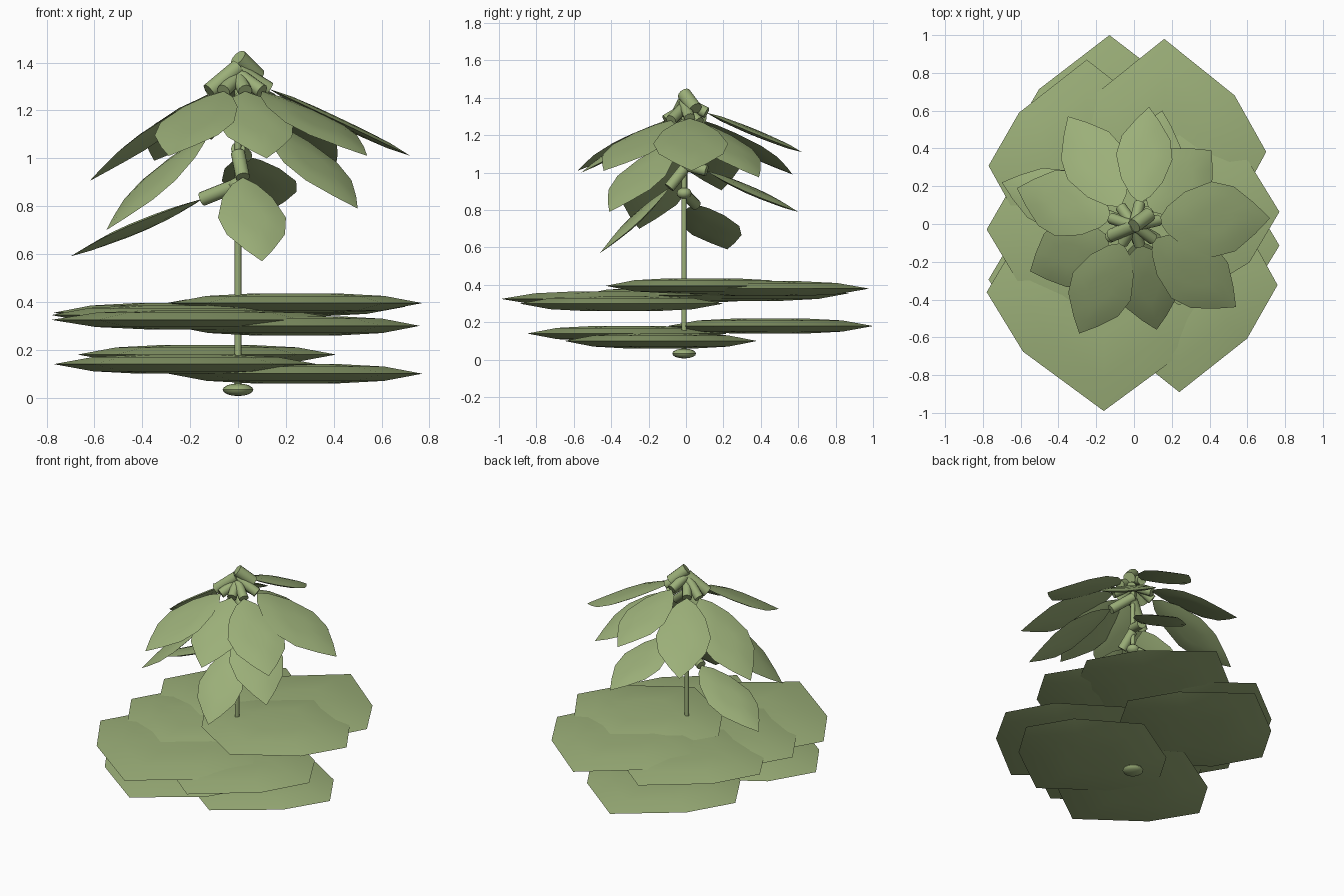
import bpy, bmesh, math
from mathutils import Vector, Matrix

if "Cube" in bpy.data.objects:
    bpy.data.objects.remove(bpy.data.objects["Cube"])

green = bpy.data.materials.new("leaf green")
green.diffuse_color = (0.33, 0.43, 0.19, 1)
green.use_nodes = True
green.node_tree.nodes["Principled BSDF"].inputs["Base Color"].default_value = green.diffuse_color

# half outlines: (fraction of length from the tip, fraction of half width)
BROAD = [(0.26, 0.69), (0.52, 1.0), (0.78, 0.70)]
PETAL = [(0.14, 0.42), (0.32, 0.86), (0.52, 1.0), (0.76, 0.74), (0.92, 0.36)]


def finish(bm, name, angle=40):
    bmesh.ops.recalc_face_normals(bm, faces=bm.faces)
    me = bpy.data.meshes.new(name)
    bm.to_mesh(me)
    bm.free()
    me.materials.append(green)
    ob = bpy.data.objects.new(name, me)
    bpy.context.collection.objects.link(ob)
    bpy.ops.object.select_all(action='DESELECT')
    ob.select_set(True)
    bpy.context.view_layer.objects.active = ob
    bpy.ops.object.shade_smooth_by_angle(angle=math.radians(angle))
    return ob


def leaf(name, tip, base, half_width, thick, outline):
    """Lens-shaped leaf between two points, width kept level."""
    tip, base = Vector(tip), Vector(base)
    axis = base - tip
    side = axis.cross(Vector((0, 0, 1))).normalized()
    up = side.cross(axis).normalized()
    mid = (tip + base) / 2
    pts = [(0, 0)] + outline + [(1, 0)] + [(t, -w) for t, w in reversed(outline)]
    flat = [tip + axis * t + side * (w * half_width) - mid for t, w in pts]
    bm = bmesh.new()
    n = len(flat)

    def ring(scale, h):
        return [bm.verts.new(mid + p * scale + up * h) for p in flat]

    rim = ring(1, 0)
    for s in (1, -1):
        prev = rim
        for scale, h in ((0.7, 0.75), (0.35, 1.0)):
            cur = ring(scale, s * h * thick)
            for i in range(n):
                j = (i + 1) % n
                bm.faces.new((prev[i], prev[j], cur[j], cur[i]))
            prev = cur
        bm.faces.new(prev)
    return finish(bm, name)


def tube(name, a, b, radius, sides=12):
    a, b = Vector(a), Vector(b)
    d = b - a
    m = Matrix.Translation((a + b) / 2) @ d.to_track_quat('Z', 'Y').to_matrix().to_4x4()
    bm = bmesh.new()
    bmesh.ops.create_cone(bm, cap_ends=True, segments=sides, radius1=radius,
                          radius2=radius, depth=d.length, matrix=m)
    return finish(bm, name)


# broad floor leaves: centre x, tip y, base y, height, half width
ground = [
    (0.24, -0.65, 0.38, 0.10, 0.53),
    (-0.22, -0.85, 0.22, 0.14, 0.55),
    (-0.13, 1.00, -0.10, 0.18, 0.54),
    (0.24, -0.89, 0.20, 0.30, 0.52),
    (-0.16, -0.99, 0.22, 0.325, 0.62),
    (-0.25, 0.87, -0.21, 0.355, 0.52),
    (-0.25, -0.58, 0.48, 0.345, 0.53),
    (0.16, 0.98, -0.17, 0.38, 0.54),
    (0.24, 0.60, -0.43, 0.395, 0.53),
]
for i, (x, ty, by, z, w) in enumerate(ground):
    leaf(f"broad_leaf_{i + 1}", (x, ty, z), (x, by, z), w, 0.04, BROAD)

# hanging leaves: tip, base, half width, height where the stalk joins the stem
hanging = [
    ((0.72, 0.03, 1.01), (0.13, 0.02, 1.29), 0.20, 1.37),
    ((0.41, 0.39, 0.975), (0.08, 0.07, 1.27), 0.18, 1.34),
    ((0.08, 0.62, 1.11), (0.03, 0.11, 1.32), 0.15, 1.38),
    ((-0.35, 0.57, 0.99), (-0.07, 0.09, 1.28), 0.17, 1.34),
    ((-0.62, 0.19, 0.905), (-0.12, 0.03, 1.27), 0.18, 1.37),
    ((-0.29, -0.58, 1.01), (-0.06, -0.10, 1.28), 0.17, 1.34),
    ((0.12, -0.56, 1.00), (0.03, -0.11, 1.28), 0.16, 1.34),
    ((0.54, -0.44, 1.01), (0.10, -0.08, 1.28), 0.18, 1.35),
    ((-0.55, -0.25, 0.70), (-0.13, -0.07, 1.10), 0.18, 1.24),
    ((0.50, -0.41, 0.79), (0.12, -0.08, 1.16), 0.17, 1.26),
    ((0.15, 0.60, 0.79), (0.03, 0.11, 1.01), 0.16, 1.04),
    ((-0.70, 0.22, 0.59), (-0.15, 0.05, 0.83), 0.16, 0.89),
    ((0.10, -0.46, 0.57), (0.02, -0.09, 0.92), 0.145, 1.02),
]
for i, (tip, base, w, z) in enumerate(hanging):
    leaf(f"hanging_leaf_{i + 1}", tip, base, w, 0.016, PETAL)
    tube(f"leaf_stalk_{i + 1}", (0, -0.01, z), base, 0.03)

# stem with a thick bud at the top
tube("stem", (0, -0.01, 0.03), (0, -0.01, 1.38), 0.014)
tube("top_bud", (0.0, -0.01, 1.42), (0.08, 0.05, 1.34), 0.038)
tube("side_bud", (0.0, -0.01, 1.38), (-0.12, -0.06, 1.28), 0.035)

# flattened bulbs at the foot and on the stem joints
for name, z, r, h in (("root_bulb", 0.033, 0.064, 0.033 * 0.8),
                      ("stem_joint", 0.89, 0.04, 0.03)):
    bm = bmesh.new()
    bmesh.ops.create_uvsphere(bm, u_segments=16, v_segments=8, radius=1,
                              matrix=Matrix.Translation((0, -0.01, z)) @ Matrix.Diagonal((r, r, h, 1)))
    finish(bm, name)
